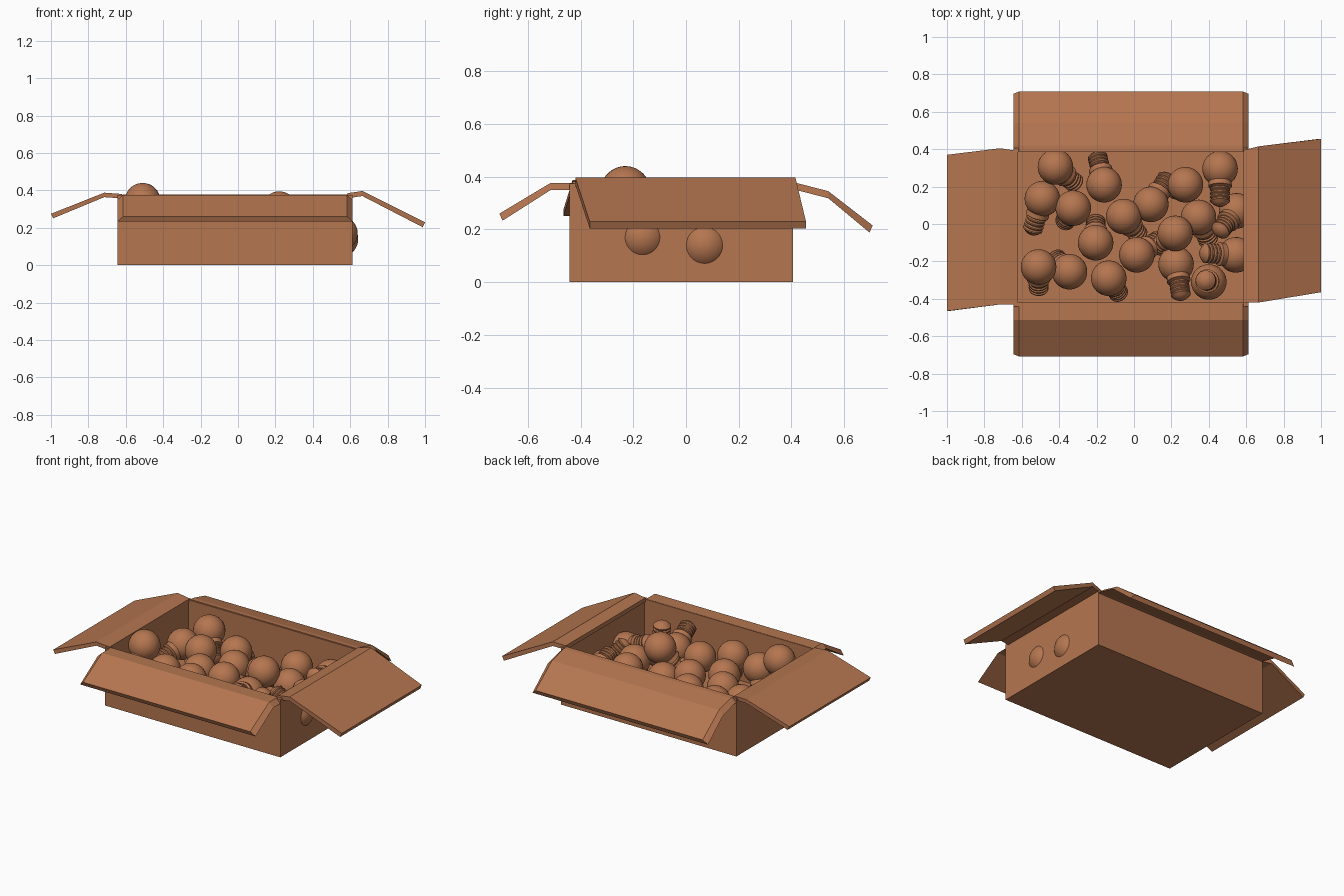
import bpy, bmesh, math
from mathutils import Vector

if "Cube" in bpy.data.objects:
    bpy.data.objects.remove(bpy.data.objects["Cube"])

card = bpy.data.materials.new("cardboard_brown")
card.diffuse_color = (0.46, 0.18, 0.08, 1)
card.use_nodes = True
card.node_tree.nodes["Principled BSDF"].inputs["Base Color"].default_value = card.diffuse_color


def finish(bm, name):
    bmesh.ops.recalc_face_normals(bm, faces=bm.faces)
    me = bpy.data.meshes.new(name)
    bm.to_mesh(me)
    bm.free()
    me.materials.append(card)
    return me


def add(name, me):
    ob = bpy.data.objects.new(name, me)
    bpy.context.collection.objects.link(ob)
    return ob


# Open box: outer block with a sunken top
X0, X1, Y0, Y1, H, T = -0.645, 0.613, -0.442, 0.405, 0.375, 0.03
bm = bmesh.new()
bmesh.ops.create_cube(bm, size=1)
for v in bm.verts:
    v.co = (X1 if v.co.x > 0 else X0, Y1 if v.co.y > 0 else Y0, H if v.co.z > 0 else 0)
bm.normal_update()
top = max(bm.faces, key=lambda f: f.calc_center_median().z)
bmesh.ops.inset_region(bm, faces=[top], thickness=T)
well = bmesh.ops.extrude_discrete_faces(bm, faces=[top])["faces"][0]
bmesh.ops.translate(bm, verts=well.verts, vec=(0, 0, T - H))
add("box", finish(bm, "box"))


# Folded flap: rows of (outward position, top height, side start, side end)
def flap(name, axis, rows, thick=0.027, inset=0.0):
    bm = bmesh.new()
    rings = []
    for i, (u, z, lo, hi) in enumerate(rows):
        # the lower skin is pulled back towards the box at the free end
        back = -math.copysign(0.012, u) if i == len(rows) - 1 else 0
        ring = []
        for s, w, h in ((lo + inset, u, z), (hi - inset, u, z),
                        (hi, u + back, z - thick), (lo, u + back, z - thick)):
            ring.append(bm.verts.new((w, s, h) if axis == "x" else (s, w, h)))
        rings.append(ring)
    for a, b in zip(rings, rings[1:]):
        for k in range(4):
            bm.faces.new((a[k], a[(k + 1) % 4], b[(k + 1) % 4], b[k]))
    bm.faces.new(rings[0])
    bm.faces.new(rings[-1])
    add(name, finish(bm, name))


flap("front_flap", "y", [(-0.425, 0.376, X0, X1), (-0.514, 0.376, X0, X1),
                         (-0.708, 0.26, X0, X1)], inset=0.03)
flap("back_flap", "y", [(0.39, 0.378, X0, X1), (0.42, 0.376, X0, X1),
                        (0.54, 0.345, X0, X1), (0.708, 0.215, X0, X1)], inset=0.03)
flap("right_flap", "x", [(0.585, 0.385, -0.42, 0.395), (0.665, 0.397, -0.42, 0.415),
                         (1.0, 0.23, -0.365, 0.455)])
flap("left_flap", "x", [(-0.62, 0.381, -0.43, 0.39), (-0.715, 0.388, -0.43, 0.405),
                        (-1.0, 0.275, -0.465, 0.37)], thick=0.024)

# Light bulb: lathed globe, collar, screw ridges and contact tip along local z
R = 0.095
profile = [(R * math.sin(a), -R * math.cos(a))
           for a in (math.radians(140) * i / 16 for i in range(17))]
profile += [(0.06, 0.082), (0.063, 0.09), (0.063, 0.1), (0.05, 0.104)]
for i in range(4):
    d = 0.107 + i * 0.021
    profile += [(0.046, d), (0.053, d + 0.006), (0.053, d + 0.013), (0.046, d + 0.019)]
profile += [(0.038, 0.197), (0.022, 0.207), (0, 0.209)]
bm = bmesh.new()
vs = [bm.verts.new((r, 0, z)) for r, z in profile]
es = [bm.edges.new(p) for p in zip(vs, vs[1:])]
bmesh.ops.spin(bm, geom=vs + es, cent=(0, 0, 0), axis=(0, 0, 1),
               angle=math.tau, steps=32, use_duplicate=False)
bmesh.ops.remove_doubles(bm, verts=bm.verts, dist=0.0002)
bulb_mesh = finish(bm, "light_bulb")

# Globe centre (x, y, z), base direction in plan (dx, dy), base up or down
bulbs = [
    (-0.42, 0.305, 0.26, 0.12, -0.10, -1), (-0.49, 0.135, 0.22, -0.06, -0.19, -1),
    (-0.16, 0.21, 0.23, -0.04, 0.17, -1), (-0.325, 0.085, 0.24, -0.05, -0.08, -1),
    (-0.055, 0.04, 0.23, 0.09, -0.11, -1), (0.09, 0.105, 0.20, 0.10, 0.16, -1),
    (0.275, 0.21, 0.25, -0.06, -0.03, -1), (0.46, 0.295, 0.21, 0.0, -0.20, 1),
    (0.345, 0.035, 0.22, 0.06, -0.14, -1), (0.22, -0.05, 0.30, -0.10, -0.08, -1),
    (-0.205, -0.10, 0.22, 0.0, 0.13, -1), (0.015, -0.165, 0.25, 0.13, 0.09, -1),
    (0.225, -0.215, 0.23, 0.03, -0.19, 1), (-0.135, -0.29, 0.25, 0.06, -0.09, -1),
    (-0.345, -0.255, 0.24, -0.08, 0.08, -1), (-0.51, -0.23, 0.345, 0.0, -0.13, -1),
    (0.40, -0.31, 0.125, -0.02, 0.01, 1), (0.548, 0.07, 0.14, -0.10, -0.12, 1),
    (0.545, -0.165, 0.17, -0.19, 0.01, 1),
]
for i, (x, y, z, dx, dy, up) in enumerate(bulbs):
    ob = add(f"light_bulb_{i + 1}", bulb_mesh)
    dz = up * math.sqrt(max(0.0, 0.21 ** 2 - dx * dx - dy * dy))
    ob.location = (x, y, z)
    ob.rotation_mode = "QUATERNION"
    ob.rotation_quaternion = Vector((dx, dy, dz)).to_track_quat("Z", "Y")

# Smooth the shared bulb mesh, keeping the ridges crisp
bpy.ops.object.select_all(action="DESELECT")
ob.select_set(True)
bpy.context.view_layer.objects.active = ob
bpy.ops.object.shade_smooth_by_angle(angle=math.radians(35))
